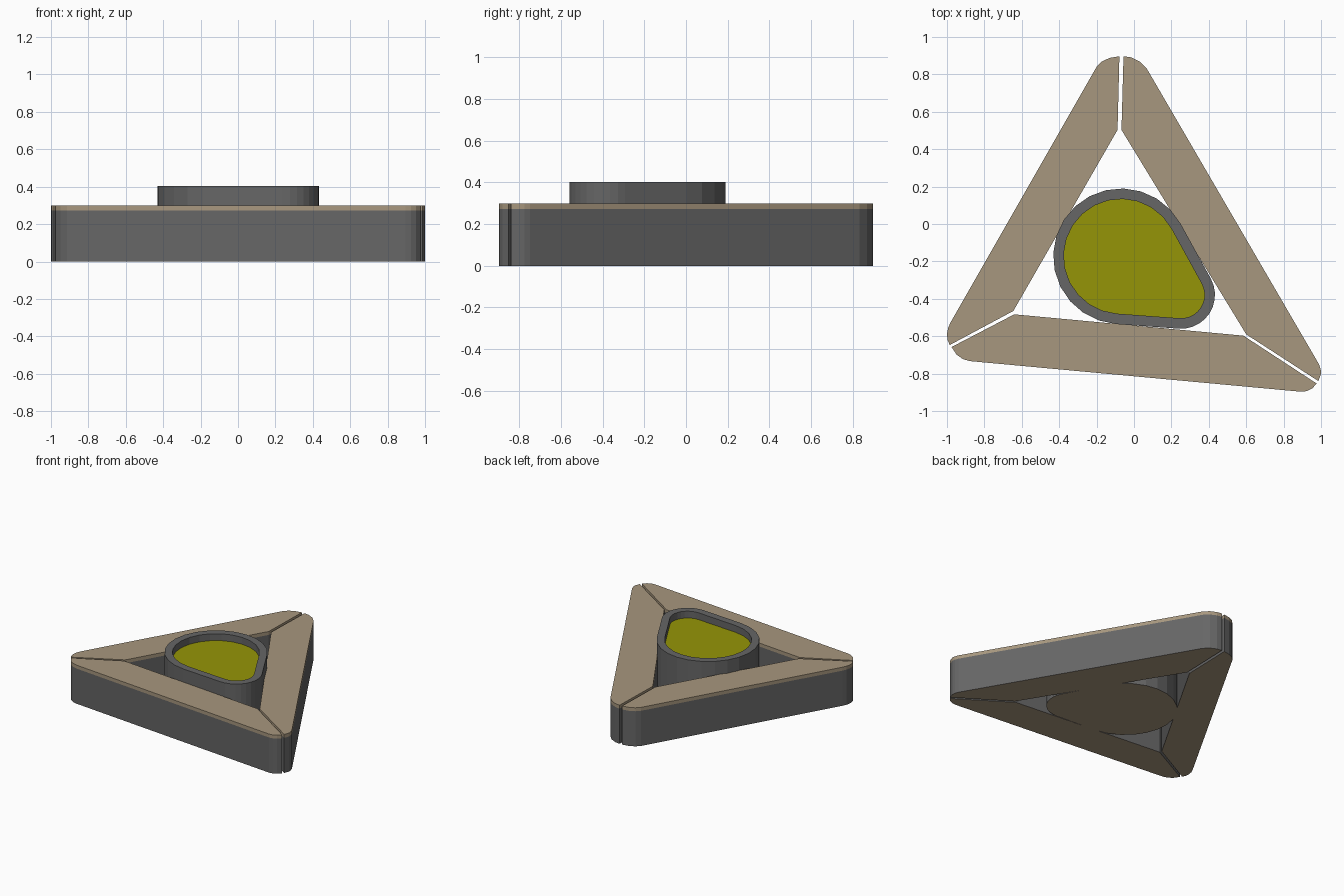
import bpy, bmesh, math
from mathutils import Vector

if "Cube" in bpy.data.objects:
    bpy.data.objects.remove(bpy.data.objects["Cube"])


def material(name, rgb):
    m = bpy.data.materials.new(name)
    m.diffuse_color = (*rgb, 1)
    m.use_nodes = True
    m.node_tree.nodes["Principled BSDF"].inputs["Base Color"].default_value = m.diffuse_color
    return m


CONCRETE = material("grey concrete", (0.133, 0.133, 0.133))
WOOD = material("tan wood", (0.39, 0.31, 0.21))
GRASS = material("olive grass", (0.30, 0.30, 0.002))


def finish(name, bm, mat, under=None):
    """Make the object; faces looking down take the second material."""
    bmesh.ops.recalc_face_normals(bm, faces=bm.faces)
    if under:
        for f in bm.faces:
            f.material_index = int(f.normal.z < -0.5)
    mesh = bpy.data.meshes.new(name)
    bm.to_mesh(mesh)
    bm.free()
    mesh.materials.append(mat)
    if under:
        mesh.materials.append(under)
    ob = bpy.data.objects.new(name, mesh)
    bpy.context.collection.objects.link(ob)
    return ob


def ring(bm, pts, z):
    return [bm.verts.new((x, y, z)) for x, y in pts]


def bridge(bm, a, b):
    for i in range(len(a)):
        j = (i + 1) % len(a)
        bm.faces.new((a[i], a[j], b[j], b[i]))


def prism(name, pts, z0, z1, mat, under=None):
    bm = bmesh.new()
    low, high = ring(bm, pts, z0), ring(bm, pts, z1)
    bm.faces.new(low)
    bm.faces.new(high)
    bridge(bm, low, high)
    return finish(name, bm, mat, under)


# Three mitred bench segments: concrete base, tan underside, thin wooden seat
SEAT_Z, TOP_Z = 0.273, 0.3
benches = {
    "left": [(-0.088, 0.503), (-0.645, -0.465), (-0.985, -0.647), (-0.997, -0.62),
             (-1.0, -0.59), (-0.994, -0.555), (-0.98, -0.525), (-0.2, 0.84),
             (-0.172, 0.869), (-0.13, 0.888), (-0.078, 0.897)],
    "right": [(-0.067, 0.503), (-0.056, 0.897), (-0.015, 0.891), (0.03, 0.869),
              (0.067, 0.833), (0.988, -0.748), (0.998, -0.775), (1.0, -0.8),
              (0.986, -0.84), (0.6, -0.59)],
    "front": [(-0.64, -0.483), (0.585, -0.597), (0.977, -0.853), (0.952, -0.88),
              (0.925, -0.893), (0.896, -0.897), (-0.878, -0.733), (-0.915, -0.722),
              (-0.948, -0.699), (-0.976, -0.658)],
}
for side, pts in benches.items():
    prism(side + "_bench_base", pts, 0, SEAT_Z, CONCRETE, WOOD)
    prism(side + "_bench_seat", pts, SEAT_Z, TOP_Z, WOOD)

# Planter outline: hull of a large and a small circle
BIG, SMALL = Vector((-0.069, -0.173)), Vector((0.252, -0.379))
R_BIG, R_SMALL = 0.363, 0.181


def outline(inset):
    d = SMALL - BIG
    base = math.atan2(d.y, d.x)
    spread = math.acos((R_BIG - R_SMALL) / d.length)
    pts = []
    for c, r, a0, a1, n in ((BIG, R_BIG, base + spread, base + 2 * math.pi - spread, 16),
                            (SMALL, R_SMALL, base - spread, base + spread, 10)):
        for i in range(n + 1):
            a = a0 + (a1 - a0) * i / n
            pts.append((c.x + (r - inset) * math.cos(a), c.y + (r - inset) * math.sin(a)))
    return pts


# Planter wall with a flat rim and tan underside
WALL, SOIL_Z, RIM_Z = 0.056, 0.35, 0.403
bm = bmesh.new()
rings = [ring(bm, outline(0), 0), ring(bm, outline(0), RIM_Z),
         ring(bm, outline(WALL), RIM_Z), ring(bm, outline(WALL), SOIL_Z)]
for a, b in zip(rings, rings[1:]):
    bridge(bm, a, b)
bm.faces.new(rings[0])
finish("planter", bm, CONCRETE, WOOD)

# Grass surface recessed inside the planter
prism("planter_grass", outline(WALL), SOIL_Z - 0.005, SOIL_Z, GRASS)
